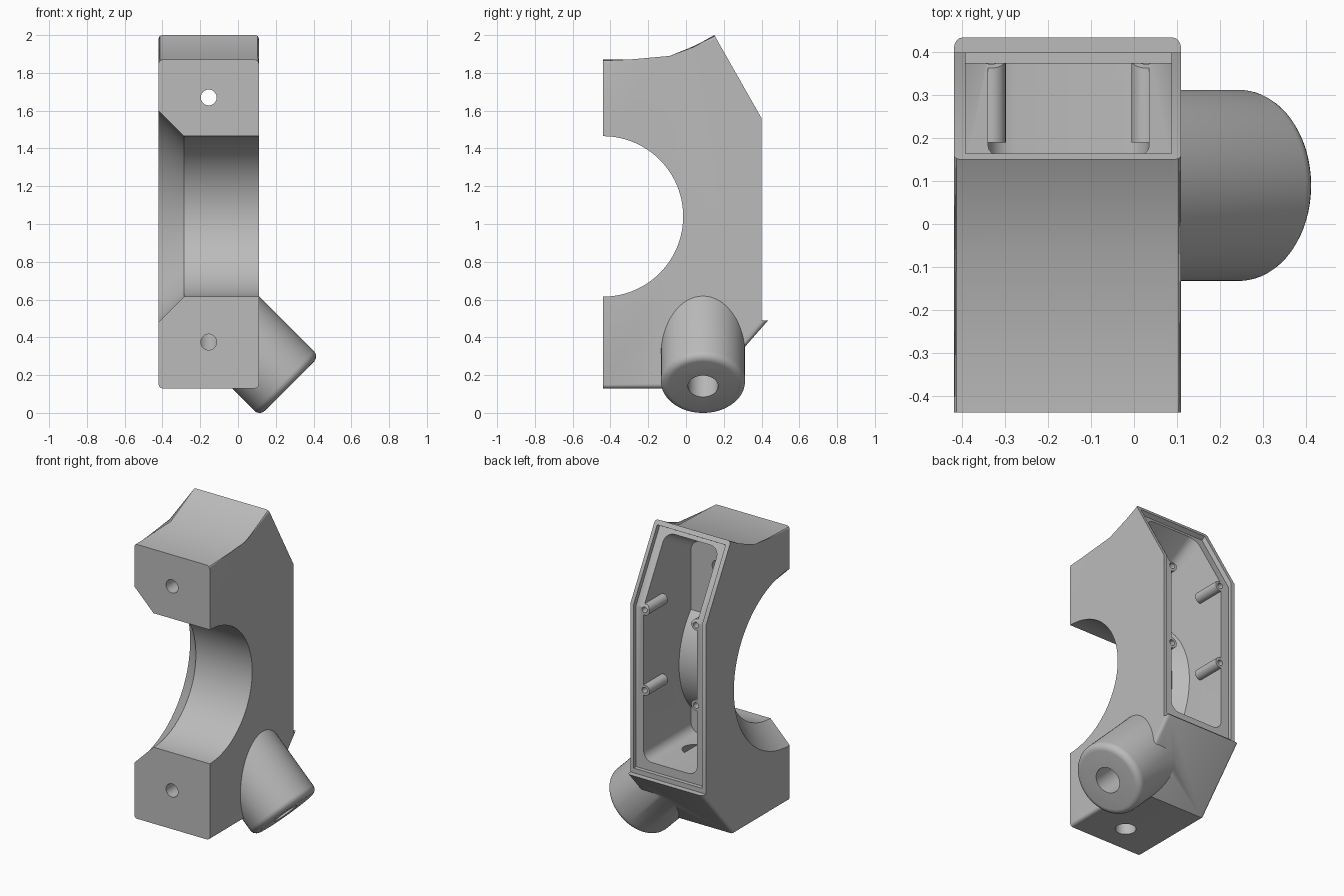
import bpy, bmesh
from math import cos, sin, pi, radians
from mathutils import Vector

cube = bpy.data.objects.get("Cube")
if cube:
    bpy.data.objects.remove(cube, do_unlink=True)

grey = bpy.data.materials.new("light_grey")
grey.use_nodes = True
grey.diffuse_color = (0.5, 0.5, 0.5, 1)
grey.node_tree.nodes["Principled BSDF"].inputs["Base Color"].default_value = (0.5, 0.5, 0.5, 1)


def finish(bm, name):
    bmesh.ops.recalc_face_normals(bm, faces=bm.faces)
    mesh = bpy.data.meshes.new(name)
    bm.to_mesh(mesh)
    bm.free()
    mesh.materials.append(grey)
    obj = bpy.data.objects.new(name, mesh)
    bpy.context.collection.objects.link(obj)
    return obj


def prism(name, profile, x0, x1, pick=None, width=0.02, segments=4):
    """Extrude a (y, z) profile along x and round the edges chosen by pick."""
    bm = bmesh.new()
    a = [bm.verts.new((x0, y, z)) for y, z in profile]
    b = [bm.verts.new((x1, y, z)) for y, z in profile]
    bm.faces.new(a)
    bm.faces.new(b[::-1])
    for i in range(len(a)):
        j = (i + 1) % len(a)
        bm.faces.new((a[i], b[i], b[j], a[j]))
    if pick:
        side_edges = []
        for ring in (a, b):
            for i, j in pick:
                side_edges.append(bm.edges.get((ring[i], ring[j])))
        bmesh.ops.bevel(bm, geom=side_edges, offset=width, segments=segments,
                        profile=0.5, affect='EDGES')
    return finish(bm, name)


def lathe(name, profile, origin, direction, sides=48):
    """Revolve (distance, radius) points around an axis, with flat ends."""
    bm = bmesh.new()
    turn = Vector((0, 0, 1)).rotation_difference(Vector(direction).normalized())
    rings = []
    for d, r in profile:
        rings.append([bm.verts.new(Vector(origin) + turn @ Vector(
            (r * cos(2 * pi * k / sides), r * sin(2 * pi * k / sides), d)))
            for k in range(sides)])
    for p, q in zip(rings, rings[1:]):
        for k in range(sides):
            n = (k + 1) % sides
            bm.faces.new((p[k], p[n], q[n], q[k]))
    bm.faces.new(rings[0][::-1])
    bm.faces.new(rings[-1])
    return finish(bm, name)


def combine(target, tool, operation):
    mod = target.modifiers.new("combine", 'BOOLEAN')
    mod.operation, mod.solver, mod.object = operation, 'EXACT', tool
    bpy.context.view_layer.objects.active = target
    bpy.ops.object.modifier_apply(modifier=mod.name)
    bpy.data.objects.remove(tool, do_unlink=True)


# Clamp body, with its top and bottom side edges rounded
outline = [(-0.44, 0.13), (-0.44, 1.87), (-0.08, 1.87), (0.15, 2.0),
           (0.40, 1.56), (0.40, 0.49), (0.435, 0.49), (0.12, 0.13)]
body = prism("clamp_body", outline, -0.42, 0.11, [(1, 2), (2, 3), (6, 7), (7, 0)])

# Angled port with a rounded rim
port_dir = (1, 0, -1)
port_end = Vector((0.272, 0.09, 0.141))
R, F = 0.223, 0.04
rim = [(-F + F * sin(radians(t)), R - F + F * cos(radians(t))) for t in range(0, 91, 15)]
combine(body, lathe("angled_port", [(-0.47, R)] + rim, port_end, port_dir, 64), 'UNION')

# Main bore, flared towards one side
bore_origin = (0, -0.44, 1.04)
bore = [(-0.5, 0.64), (-0.285, 0.425), (0.3, 0.425)]
combine(body, lathe("bore", bore, bore_origin, (1, 0, 0), 96), 'DIFFERENCE')

# Rear cavity, wrapped around the bore wall and the screw bosses
cavity = prism("cavity", [(0.264, 2.0), (0.177, 1.952), (-0.1, 1.795),
                          (-0.1, 0.575), (0.5, 0.575), (0.5, 1.59)], -0.34, 0.035)
bm = bmesh.new()
bm.from_mesh(cavity.data)
corners = [e for e in bm.edges
           if abs(e.verts[0].co.x - e.verts[1].co.x) < 0.01
           and (all(v.co.z < 0.6 for v in e.verts) or all(v.co.z > 1.7 for v in e.verts))]
bmesh.ops.bevel(bm, geom=corners, offset=0.06, segments=6, profile=0.5, affect='EDGES')
bm.to_mesh(cavity.data)
bm.free()
wall = [(-0.5, 0.69), (-0.27, 0.46), (0.3, 0.46)]
combine(cavity, lathe("bore_wall", wall, bore_origin, (1, 0, 0), 96), 'DIFFERENCE')
boss_spots = [(x, z) for x in (-0.333, 0.028) for z in (1.02, 1.53)]
for x, z in boss_spots:
    combine(cavity, lathe("boss", [(0, 0.034), (0.4, 0.034)], (x, 0.19, z), (0, 1, 0), 24),
            'DIFFERENCE')
combine(body, cavity, 'DIFFERENCE')

# Shallow cover recess that follows the bent back
combine(body, prism("cover_recess", [(0.139, 1.959), (0.375, 1.544), (0.375, 0.52),
                                     (0.46, 0.52), (0.46, 1.577), (0.217, 2.004)],
                    -0.393, 0.087), 'DIFFERENCE')

# Screw holes, front bolt holes, lower nut hole and the port passage
holes = [((x, 0.27, z), (0, 1, 0), 0.2, 0.018) for x, z in boss_spots]
holes += [((-0.155, -0.5, 1.67), (0, 1, 0), 0.6, 0.042),
          ((-0.155, -0.5, 0.375), (0, 1, 0), 0.28, 0.042),
          ((-0.155, -0.26, 0.08), (0, 0, 1), 0.36, 0.06),
          (port_end + Vector((0.1, 0, -0.1)), (-1, 0, 1), 0.71, 0.08)]
for origin, axis, length, radius in holes:
    combine(body, lathe("hole", [(0, radius), (length, radius)], origin, axis, 32), 'DIFFERENCE')

bpy.ops.object.select_all(action='DESELECT')
body.select_set(True)
bpy.context.view_layer.objects.active = body
bpy.ops.object.shade_smooth_by_angle(angle=radians(30))
